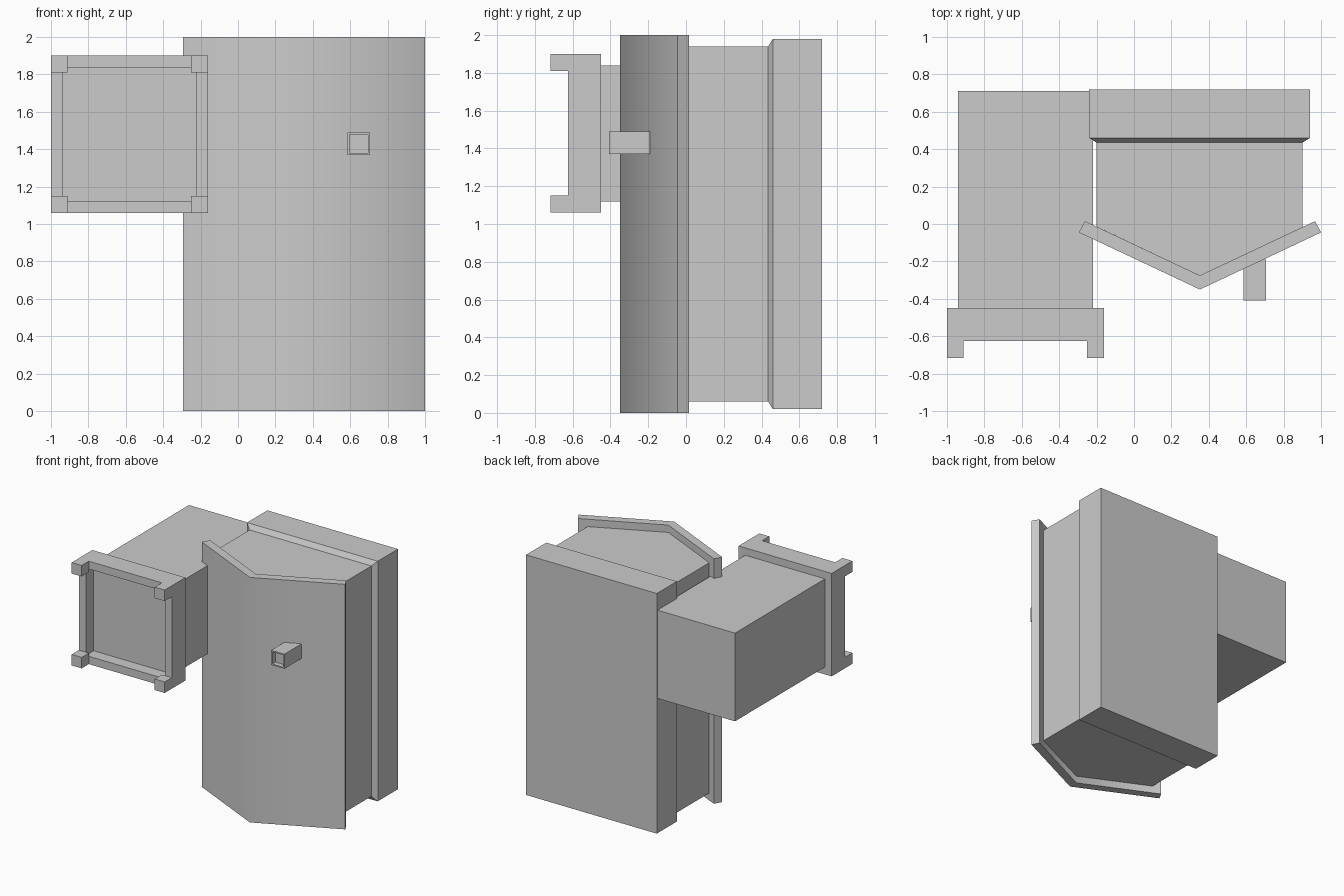
import bpy, bmesh, math

if "Cube" in bpy.data.objects:
    bpy.data.objects.remove(bpy.data.objects["Cube"])


def finish(bm, name):
    bmesh.ops.recalc_face_normals(bm, faces=bm.faces)
    mesh = bpy.data.meshes.new(name)
    bm.to_mesh(mesh)
    bm.free()
    obj = bpy.data.objects.new(name, mesh)
    bpy.context.collection.objects.link(obj)
    return obj


def box(name, x, y, z, rim=0, depth=0):
    """Box from ranges; an optional rim and depth sink a recess in the front."""
    bm = bmesh.new()
    bmesh.ops.create_cube(bm, size=1)
    for v in bm.verts:
        v.co = [r[0] + (c + 0.5) * (r[1] - r[0]) for c, r in zip(v.co, (x, y, z))]
    if rim:
        bm.normal_update()
        front = min(bm.faces, key=lambda f: f.normal.y)
        bmesh.ops.inset_region(bm, faces=[front], thickness=rim)
        new = bmesh.ops.extrude_face_region(bm, geom=[front])
        bmesh.ops.delete(bm, geom=[front], context='FACES_ONLY')
        bmesh.ops.translate(bm, vec=(0, depth, 0),
                            verts=[g for g in new['geom'] if isinstance(g, bmesh.types.BMVert)])
    return finish(bm, name)


def prism(name, outline, z0, z1):
    """Plan outline extruded vertically."""
    bm = bmesh.new()
    face = bm.faces.new([bm.verts.new((x, y, z0)) for x, y in outline])
    new = bmesh.ops.extrude_face_region(bm, geom=[face])
    bmesh.ops.translate(bm, vec=(0, 0, z1 - z0),
                        verts=[g for g in new['geom'] if isinstance(g, bmesh.types.BMVert)])
    return finish(bm, name)


# Bent front panel, smooth across the fold
panel = prism("front_panel", [(-0.295, -0.045), (0.352, -0.35), (1.0, -0.045),
                              (0.967, 0.015), (0.352, -0.275), (-0.262, 0.015)], 0, 2)
bpy.context.view_layer.objects.active = panel
panel.select_set(True)
bpy.ops.object.shade_smooth_by_angle(angle=math.radians(60))

# Cabinet body behind the panel
prism("cabinet_body", [(-0.2, -0.014), (0.352, -0.275), (0.9, -0.017),
                       (0.9, 0.44), (-0.2, 0.44)], 0.06, 1.94)

# Back box with a bevelled front lip
bm = bmesh.new()
rings = []
for y, grow in ((0.435, 0), (0.46, 0.04), (0.72, 0.04)):
    x0, x1, z0, z1 = -0.2 - grow, 0.9 + grow, 0.06 - grow, 1.94 + grow
    rings.append([bm.verts.new((x, y, z)) for x, z in
                  ((x0, z0), (x1, z0), (x1, z1), (x0, z1))])
for a, b in zip(rings, rings[1:]):
    for i in range(4):
        j = (i + 1) % 4
        bm.faces.new((a[i], a[j], b[j], b[i]))
bm.faces.new(rings[0])
bm.faces.new(rings[-1])
finish(bm, "back_box")

# Small hollow-ended knob on the panel
box("knob", (0.585, 0.705), (-0.408, -0.19), (1.37, 1.49), 0.015, 0.04)

# Side arm and its recessed end frame
box("side_arm", (-0.94, -0.22), (-0.46, 0.71), (1.12, 1.84))
box("end_frame", (-1.0, -0.16), (-0.625, -0.45), (1.06, 1.9), 0.09, 0.1)

# Four corner pegs on the frame
for i, x in enumerate((-1.0, -0.25)):
    for j, z in enumerate((1.06, 1.81)):
        box(f"corner_peg_{i}{j}", (x, x + 0.09), (-0.717, -0.625), (z, z + 0.09))
